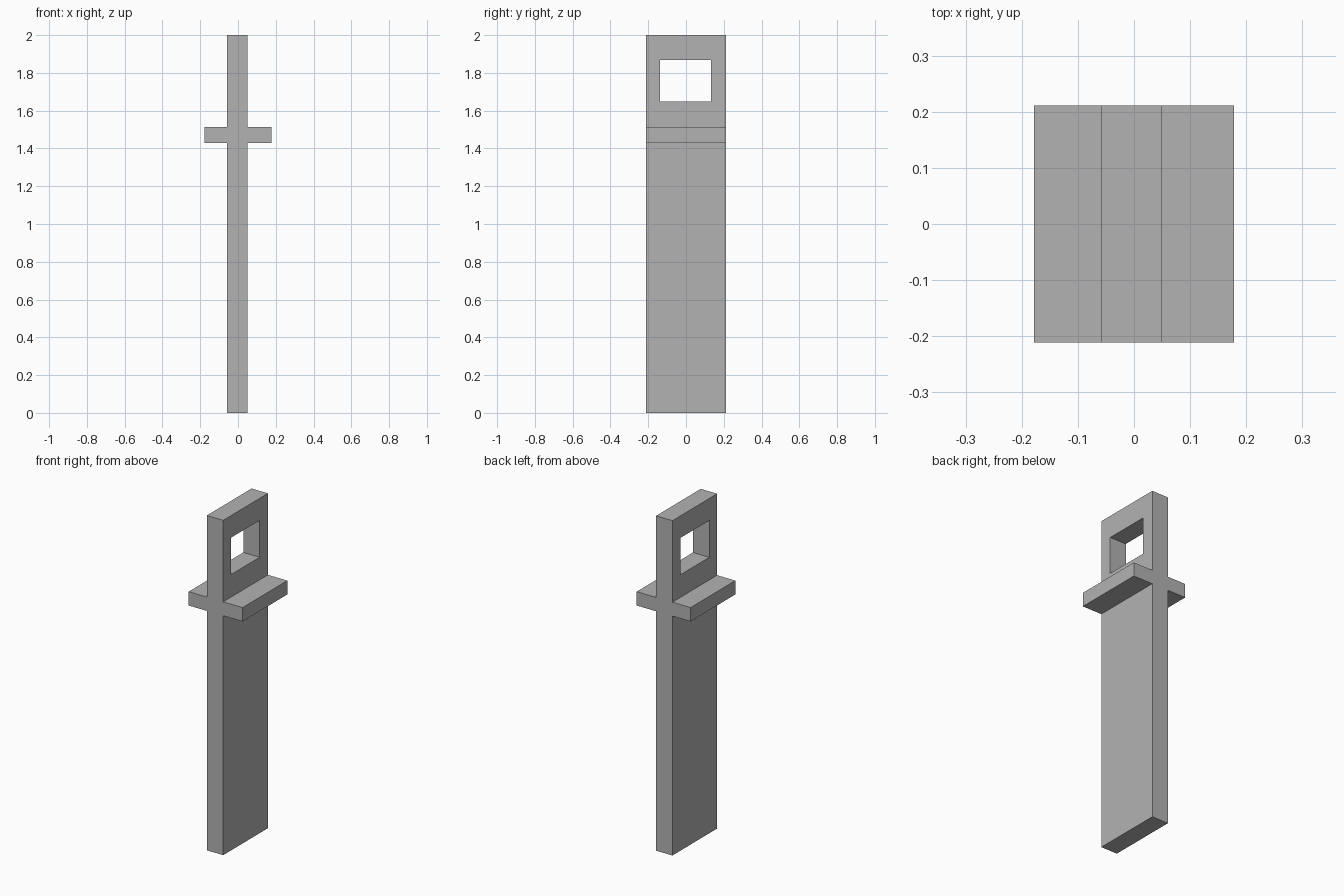
import bpy
import bmesh

if "Cube" in bpy.data.objects:
    bpy.data.objects.remove(bpy.data.objects["Cube"], do_unlink=True)

# Single flat grey
GREY = (0.45, 0.45, 0.45, 1.0)
grey = bpy.data.materials.new("plain_grey")
grey.use_nodes = True
grey.diffuse_color = GREY
grey.node_tree.nodes["Principled BSDF"].inputs["Base Color"].default_value = GREY


def prism(name, outline, y0, y1):
    """Extrude an x/z outline from y0 to y1."""
    bm = bmesh.new()
    face = bm.faces.new([bm.verts.new((x, y0, z)) for x, z in outline])
    extruded = bmesh.ops.extrude_face_region(bm, geom=[face])["geom"]
    moved = [v for v in extruded if isinstance(v, bmesh.types.BMVert)]
    bmesh.ops.translate(bm, verts=moved, vec=(0, y1 - y0, 0))
    bmesh.ops.recalc_face_normals(bm, faces=bm.faces)
    mesh = bpy.data.meshes.new(name)
    bm.to_mesh(mesh)
    bm.free()
    mesh.materials.append(grey)
    obj = bpy.data.objects.new(name, mesh)
    bpy.context.collection.objects.link(obj)
    return obj


# Upright plate and cross ledge as one cross-shaped section
left, right = -0.058, 0.05
ledge = 0.178
low, high, top = 1.43, 1.513, 2.0
section = [
    (left, 0), (right, 0), (right, low), (ledge, low), (ledge, high), (right, high),
    (right, top), (left, top), (left, high), (-ledge, high), (-ledge, low), (left, low),
]
body = prism("plate_with_ledge", section, -0.211, 0.211)

# Rectangular window through the upper plate
opening = [(-0.1, 1.648), (0.1, 1.648), (0.1, 1.868), (-0.1, 1.868)]
cutter = prism("window_cutter", opening, -0.137, 0.133)
cutter.hide_render = True
cut = body.modifiers.new("window", "BOOLEAN")
cut.operation = "DIFFERENCE"
cut.solver = "EXACT"
cut.object = cutter

bpy.context.view_layer.objects.active = body
bpy.ops.object.modifier_apply(modifier=cut.name)
bpy.data.objects.remove(cutter, do_unlink=True)
